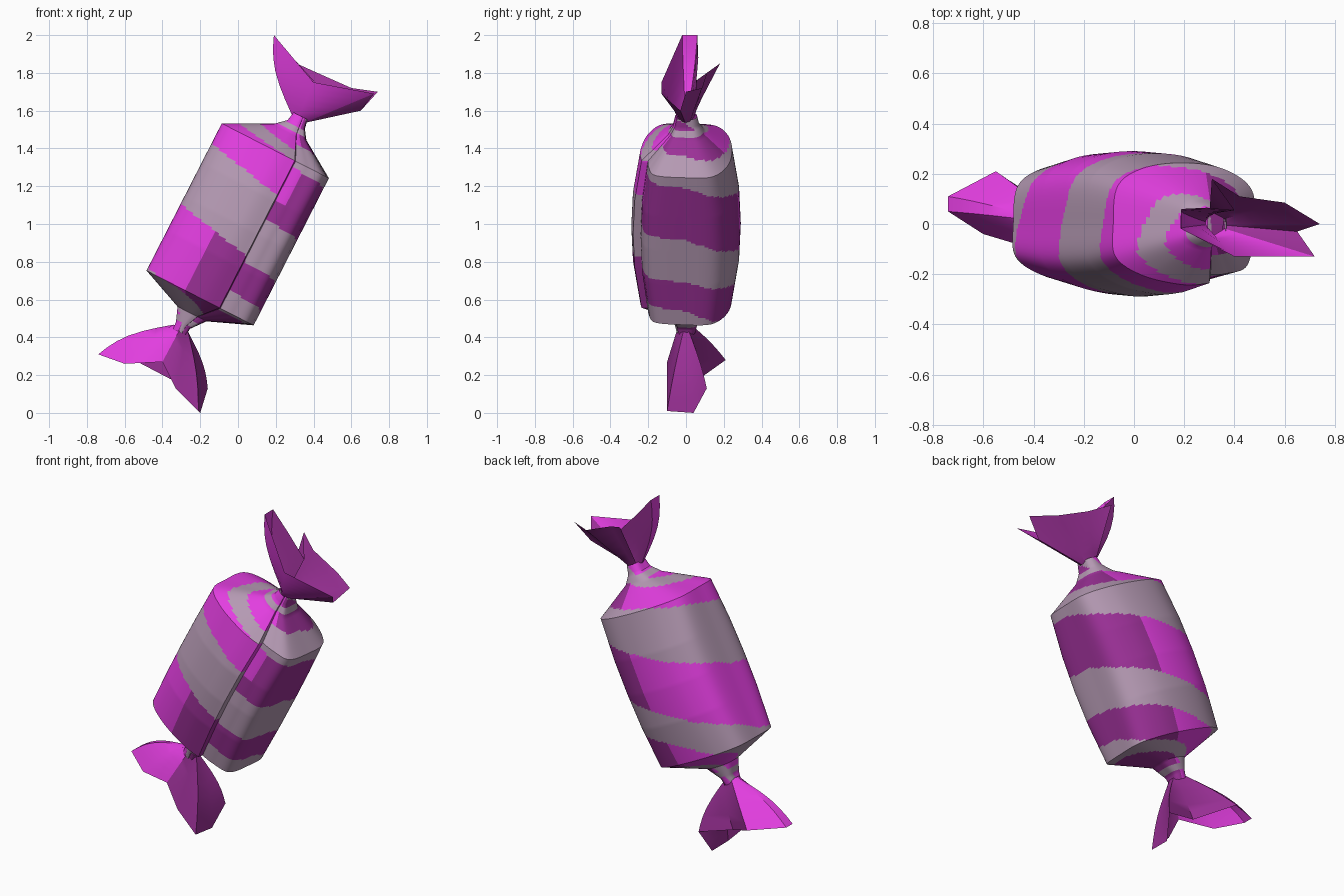
import bpy, bmesh, math
from mathutils import Vector as V

if "Cube" in bpy.data.objects:
    bpy.data.objects.remove(bpy.data.objects["Cube"])

def mat(name, rgb):
    m = bpy.data.materials.new(name)
    m.diffuse_color = (*rgb, 1)
    m.use_nodes = True
    m.node_tree.nodes["Principled BSDF"].inputs["Base Color"].default_value = m.diffuse_color
    return m

MATS = [mat("bright magenta", (.76, .048, .74)),
        mat("deep magenta", (.33, .03, .31)),
        mat("mauve grey", (.46, .32, .45))]
BRIGHT, DEEP, GREY = 0, 1, 2

# Candy frame: tilted long axis D, sideways P, depth Y, centre C
D = V((.455, 0, .89)).normalized()
P = V((D.z, 0, -D.x))
Y = V((0, 1, 0))
C = V((0, 0, 1))

def interp(table, x):
    if x <= table[0][0]:
        return table[0][1]
    for (a, u), (b, v) in zip(table, table[1:]):
        if x <= b:
            return u + (v - u) * (x - a) / (b - a)
    return table[-1][1]

def finish(name, bm, angle):
    me = bpy.data.meshes.new(name)
    bmesh.ops.recalc_face_normals(bm, faces=bm.faces)
    bm.to_mesh(me)
    bm.free()
    for m in MATS:
        me.materials.append(m)
    ob = bpy.data.objects.new(name, me)
    bpy.context.collection.objects.link(ob)
    bpy.ops.object.select_all(action='DESELECT')
    ob.select_set(True)
    bpy.context.view_layer.objects.active = ob
    bpy.ops.object.shade_smooth_by_angle(angle=math.radians(angle))
    return ob

# ---- wrapper body: overlapped cross-section swept along the axis ----
SECTION = [(.12, -.24), (.19, -.235), (.285, -.195), (.312, -.02), (.305, .16), (.18, .26),
           (0, .29), (-.18, .265), (-.295, .18), (-.315, 0), (-.305, -.155),
           (-.18, -.245), (0, -.288), (.115, -.28)]
# axis position, sideways scale, depth scale, sideways shift
STATIONS = [(-.65, .12, .17, -.015), (-.61, .13, .2, -.015), (-.535, .27, .28, 0),
            (-.44, 1, .84, 0), (-.2, 1, .97, 0), (0, 1, 1, 0), (.2, 1, .97, 0),
            (.435, 1, .84, 0), (.56, .30, .34, .025), (.61, .16, .24, .035), (.66, .13, .2, .035)]

# stripe boundary falls as it winds round from the seam
FALL = [(-65, .40), (0, .37), (90, .19), (180, -.02), (270, -.11), (292, -.13)]

def stripe(theta, s, d):
    if .57 < abs(d) < .6:
        return GREY
    r = s - interp(FALL, theta)
    w = interp([(0, .2), (90, .28), (180, .36)], theta)
    low = interp([(0, -.31), (180, -.38), (240, -.38), (290, -.48)], theta)
    wide = interp([(0, .25), (60, .2), (130, .2), (180, .27)], theta)
    if 0 < r < w or low - wide < r < low or w + .2 < r < w + .3 or low - .55 < r < low - .42:
        return GREY
    if theta < -53 and s > .2:
        return BRIGHT
    side = theta < 70
    front_low = theta > 250 and s < 0
    return DEEP if side or front_low else BRIGHT

def catmull(a, b, c, d, t):
    return .5 * (2 * b + (c - a) * t + (2 * a - 5 * b + 4 * c - d) * t * t
                 + (3 * b - a - 3 * c + d) * t ** 3)

def build_body():
    pts, cols = [V(p) for p in SECTION], []
    n = len(pts)
    for i in range(n - 1):
        for k in range(8):
            q = catmull(pts[max(i - 1, 0)], pts[i], pts[i + 1], pts[min(i + 2, n - 1)], k / 8)
            t = math.degrees(math.atan2(q.y, q.x))
            cols.append((q, t + 360 if i > n // 2 and t < 0 else t))
    cols.append((pts[-1], 292))
    rows = []
    for a, b in zip(STATIONS, STATIONS[1:]):
        steps = max(4, round(abs(b[0] - a[0]) / .011), round(abs(b[1] - a[1]) * 24))
        for k in range(steps):
            rows.append([u + (v - u) * k / steps for u, v in zip(a, b)])
    rows.append(list(STATIONS[-1]))
    # stripe coordinate: distance travelled along the profile
    arc = [0]
    for a, b in zip(rows, rows[1:]):
        arc.append(arc[-1] + math.hypot(b[0] - a[0], .3 * (b[1] - a[1])))
    mid = arc[min(range(len(rows)), key=lambda i: abs(rows[i][0]))]
    bm = bmesh.new()
    grid = [[bm.verts.new(C + D * d + P * (q.x * sp + sh) + Y * q.y * sy) for q, t in cols]
            for d, sp, sy, sh in rows]
    m = len(cols)
    for r in range(len(rows) - 1):
        for c in range(m):
            e = (c + 1) % m
            f = bm.faces.new((grid[r][c], grid[r][e], grid[r + 1][e], grid[r + 1][c]))
            f.material_index = stripe(cols[c][1], (arc[r] + arc[r + 1]) / 2 - mid, rows[r][0])
    finish("wrapper_body", bm, 35)

# ---- twisted wrapper ends: pinched neck opening to a folded rim ----
# each rim point is x, y, z and how far its fold bulges outward
def build_fan(name, neck, rim, colour):
    bm = bmesh.new()
    rings, steps = [], 6
    for k in range(steps + 1):
        t = k / steps
        ring = []
        for x, y, z, bulge in rim:
            q = V((x, y, z))
            out = q - neck
            out = (out - D * out.dot(D)).normalized()
            base = neck + out * .045
            ring.append(bm.verts.new(base.lerp(q, t) + out * bulge * math.sin(math.pi * t)))
        rings.append(ring)
    n = len(rim)
    for k in range(steps):
        for c in range(n):
            e = (c + 1) % n
            f = bm.faces.new((rings[k][c], rings[k][e], rings[k + 1][e], rings[k + 1][c]))
            f.material_index = colour(c)
    finish(name, bm, 40)

build_body()
build_fan("top_twist", C + D * .645 + P * .035,
          [(.19, -.02, 2, .045), (.40, -.13, 1.75, 0), (.72, -.13, 1.69, 0), (.65, -.03, 1.6, 0),
           (.74, 0, 1.7, 0), (.6, .085, 1.72, 0), (.42, .11, 1.80, 0), (.31, .18, 1.85, 0),
           (.40, .055, 1.76, 0), (.29, .065, 1.88, 0), (.19, .06, 2, .045)],
          lambda c: DEEP if 2 <= c <= 9 else BRIGHT)
build_fan("bottom_twist", C - D * .63 - P * .017,
          [(-.40, -.1, .27, 0), (-.33, -.1, .13, 0), (-.21, -.1, .01, .02), (-.2, .04, 0, .03),
           (-.16, .11, .13, .03), (-.36, .07, .18, .01), (-.55, .21, .28, .01),
           (-.74, .11, .31, .045), (-.74, .05, .31, .045), (-.6, -.04, .26, .02)],
          lambda c: DEEP if c <= 5 else BRIGHT)
